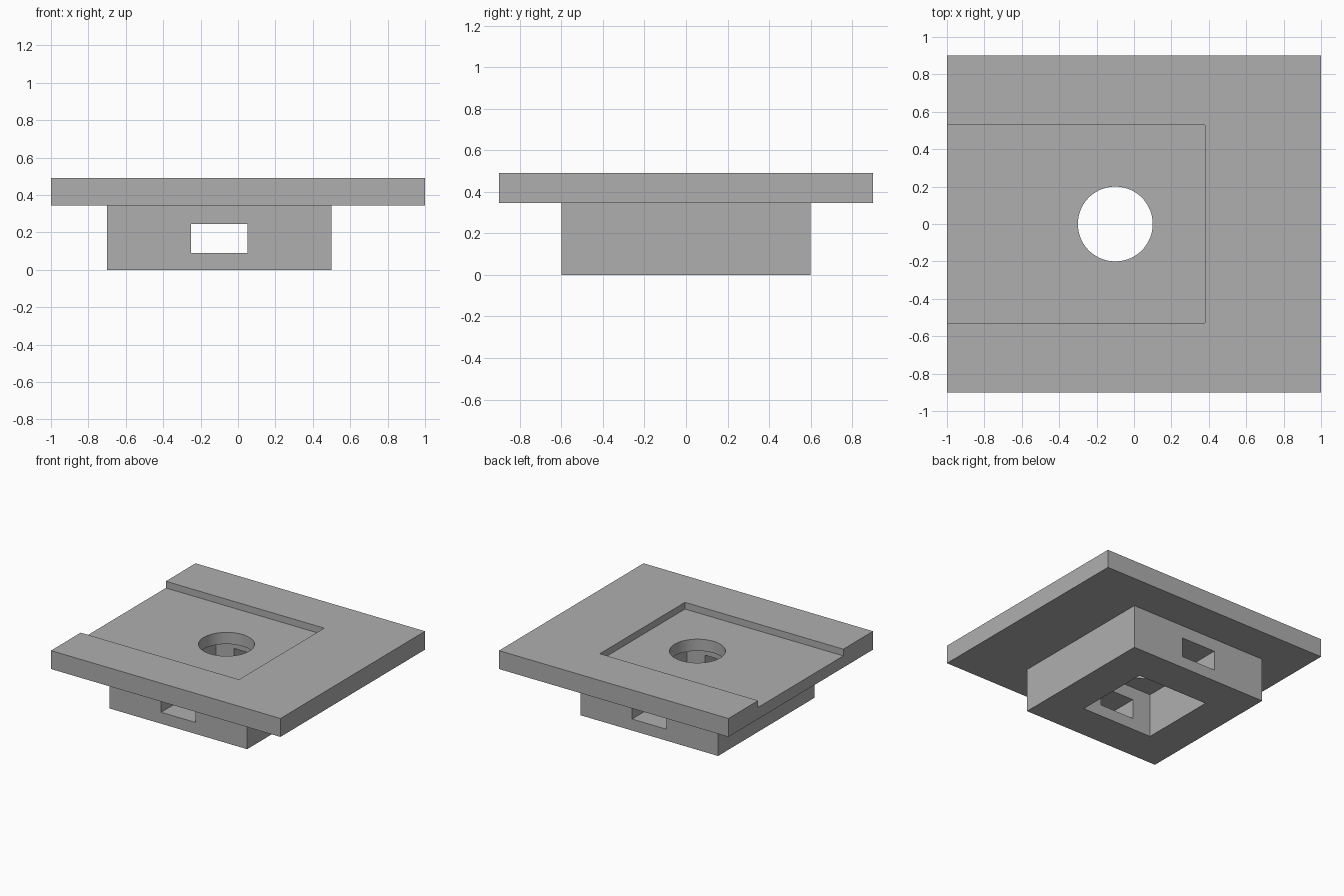
import bpy
import math

if "Cube" in bpy.data.objects:
    bpy.data.objects.remove(bpy.data.objects["Cube"], do_unlink=True)

grey = bpy.data.materials.new("plain_grey")
grey.use_nodes = True
colour = (0.43, 0.43, 0.43, 1.0)
grey.diffuse_color = colour
grey.node_tree.nodes["Principled BSDF"].inputs["Base Color"].default_value = colour


def box(name, low, high):
    """Axis-aligned box between two opposite corners."""
    centre = [(a + b) / 2 for a, b in zip(low, high)]
    bpy.ops.mesh.primitive_cube_add(size=1, location=centre)
    ob = bpy.context.object
    ob.name = name
    ob.scale = [b - a for a, b in zip(low, high)]
    bpy.ops.object.transform_apply(location=True, rotation=False, scale=True)
    ob.data.materials.append(grey)
    return ob


def cut(target, cutter):
    """Subtract the cutter from the target and discard it."""
    cutter.hide_render = True
    mod = target.modifiers.new("cut", "BOOLEAN")
    mod.operation = "DIFFERENCE"
    mod.solver = "EXACT"
    mod.object = cutter
    bpy.context.view_layer.objects.active = target
    bpy.ops.object.modifier_apply(modifier=mod.name)
    bpy.data.objects.remove(cutter, do_unlink=True)


HOLE_X = -0.1       # shared centre of hole, socket and base
PLATE_Z = 0.345     # underside of the plate
TOP_Z = 0.49
RECESS_Z = 0.437

# Top plate with a shallow recess open on one side and a round hole
plate = box("top_plate", (-1, -0.9, PLATE_Z), (1, 0.9, TOP_Z))
cut(plate, box("recess_cutter", (-1.2, -0.53, RECESS_Z), (0.38, 0.53, 0.6)))
bpy.ops.mesh.primitive_cylinder_add(vertices=96, radius=0.2, depth=1,
                                    location=(HOLE_X, 0, PLATE_Z))
hole = bpy.context.object
hole.data.materials.append(grey)
cut(plate, hole)

# Hollow base block with a square socket and a window front and back
base = box("base_block", (HOLE_X - 0.6, -0.6, 0), (HOLE_X + 0.6, 0.6, PLATE_Z))
cut(base, box("socket_cutter", (HOLE_X - 0.31, -0.31, -0.2),
              (HOLE_X + 0.31, 0.31, 0.6)))
cut(base, box("window_cutter", (HOLE_X - 0.15, -1, 0.09),
              (HOLE_X + 0.15, 1, 0.245)))

# Smooth the round hole only, keeping every corner sharp
for ob in (plate, base):
    bpy.ops.object.select_all(action="DESELECT")
    ob.select_set(True)
    bpy.context.view_layer.objects.active = ob
    bpy.ops.object.shade_smooth_by_angle(angle=math.radians(30))
